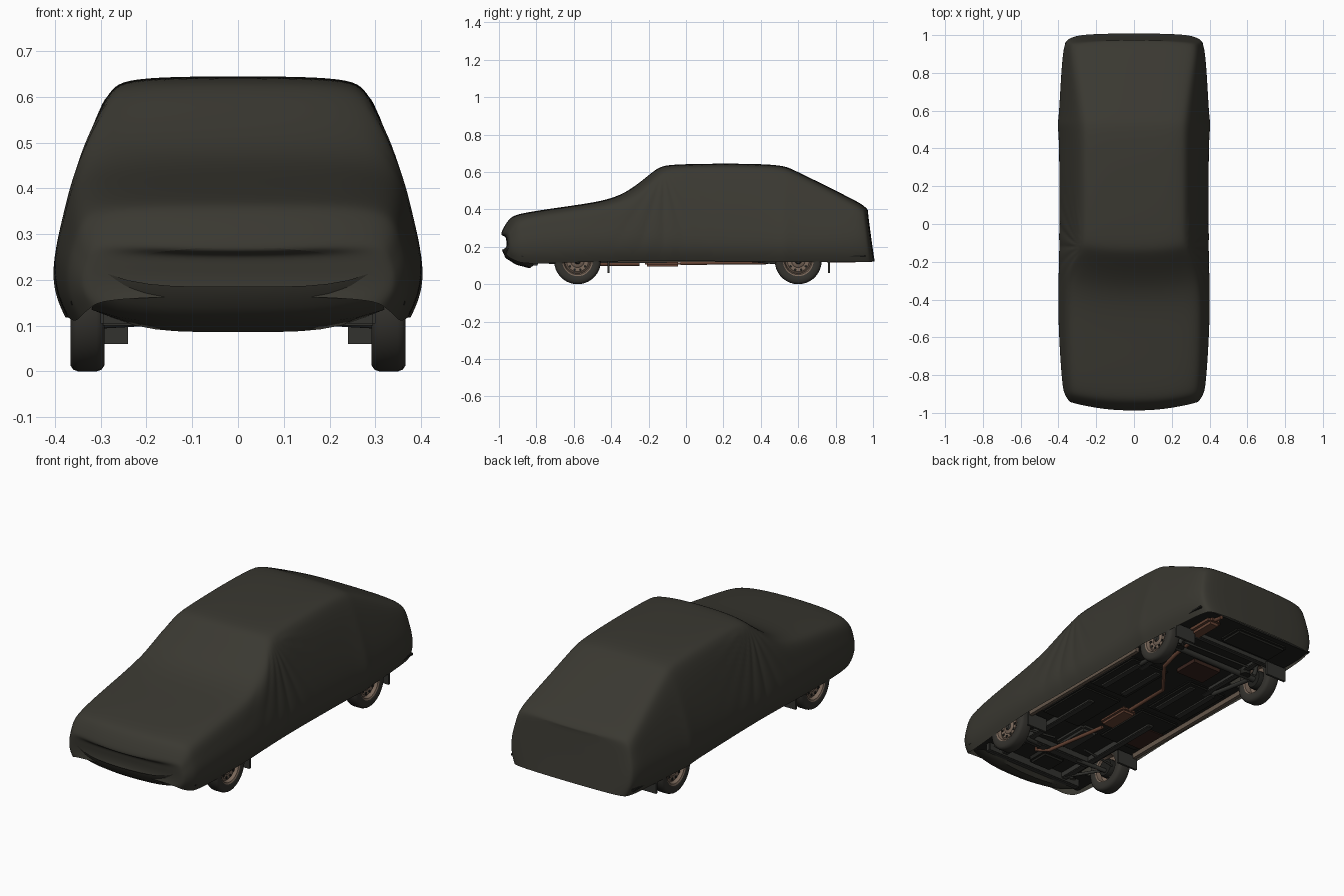
import bpy, bmesh, math
from mathutils import Matrix, Vector


def mat(name, r, g, b):
    m = bpy.data.materials.new(name)
    m.diffuse_color = (r, g, b, 1)
    return m


CLOTH = mat("cover_cloth", 0.042, 0.040, 0.031)
RUBBER = mat("tyre_rubber", 0.034, 0.032, 0.027)
RIM = mat("rim_tan", 0.19, 0.135, 0.10)
DARK = mat("underbody_dark", 0.014, 0.014, 0.012)
STEEL = mat("chassis_grey", 0.032, 0.032, 0.028)
RUST = mat("rusty_exhaust", 0.13, 0.055, 0.033)
PANEL = mat("rusty_panel", 0.04, 0.017, 0.012)
SILL = mat("sill_brown", 0.13, 0.095, 0.07)


def add(name, bm, material, smooth=None):
    bmesh.ops.recalc_face_normals(bm, faces=bm.faces)
    me = bpy.data.meshes.new(name)
    bm.to_mesh(me)
    bm.free()
    me.materials.append(material)
    ob = bpy.data.objects.new(name, me)
    bpy.context.collection.objects.link(ob)
    if smooth:
        bpy.ops.object.select_all(action='DESELECT')
        ob.select_set(True)
        bpy.context.view_layer.objects.active = ob
        bpy.ops.object.shade_smooth_by_angle(angle=math.radians(smooth))
    return ob


def box(name, x, y, z, material, bevel=0.0):
    bm = bmesh.new()
    bmesh.ops.create_cube(bm, size=1)
    for v in bm.verts:
        v.co = [(a + b) / 2 + c * (b - a) for c, (a, b) in zip(v.co, (x, y, z))]
    if bevel:
        bmesh.ops.bevel(bm, geom=bm.edges[:], offset=bevel, segments=2, affect='EDGES')
    return add(name, bm, material)


def tube(name, pts, r, material):
    cu = bpy.data.curves.new(name, 'CURVE')
    cu.dimensions = '3D'
    cu.bevel_depth, cu.bevel_resolution, cu.use_fill_caps = r, 3, True
    sp = cu.splines.new('POLY')
    sp.points.add(len(pts) - 1)
    for p, c in zip(sp.points, pts):
        p.co = (*c, 1)
    cu.materials.append(material)
    ob = bpy.data.objects.new(name, cu)
    bpy.context.collection.objects.link(ob)
    return ob


def lathe(name, prof, centre, side, material, n=36):
    """Spin (radius, offset) pairs about the x axis; side flips outboard."""
    bm = bmesh.new()
    rings = []
    for k in range(n):
        a = 2 * math.pi * k / n
        rings.append([bm.verts.new((centre[0] + side * o, centre[1] + r * math.cos(a),
                                    centre[2] + r * math.sin(a))) for r, o in prof])
    for k in range(n):
        A, B = rings[k], rings[(k + 1) % n]
        for i in range(len(prof) - 1):
            bm.faces.new((A[i], A[i + 1], B[i + 1], B[i]))
    bmesh.ops.remove_doubles(bm, verts=bm.verts, dist=1e-5)
    return add(name, bm, material, 40)


# Cloth cover: sections (y, widest half width, shoulder half width, top z, bottom z, bow, rear lean)
rows = [
    (-1.000, 0.315, 0.300, 0.262, 0.165, 0.40, 0),
    (-0.985, 0.345, 0.325, 0.300, 0.140, 0.40, 0),
    (-0.955, 0.365, 0.338, 0.350, 0.125, 0.40, 0),
    (-0.920, 0.375, 0.342, 0.373, 0.112, 0.35, 0),
    (-0.800, 0.385, 0.350, 0.394, 0.110, 0.25, 0),
    (-0.600, 0.396, 0.355, 0.422, 0.118, 0.15, 0),
    (-0.450, 0.400, 0.358, 0.445, 0.122, 0.20, 0),
    (-0.340, 0.396, 0.352, 0.482, 0.124, 0.35, 0),
    (-0.240, 0.393, 0.325, 0.555, 0.124, 0.40, 0),
    (-0.165, 0.392, 0.298, 0.618, 0.124, 0.40, 0),
    (-0.120, 0.392, 0.290, 0.637, 0.124, 0.40, 0),
    (0.000, 0.392, 0.287, 0.643, 0.124, 0.20, 0),
    (0.250, 0.394, 0.287, 0.646, 0.122, 0, 0),
    (0.460, 0.396, 0.286, 0.641, 0.120, 0, 0),
    (0.530, 0.405, 0.288, 0.630, 0.118, 0, 0),
    (0.565, 0.397, 0.290, 0.617, 0.118, 0, 0),
    (0.750, 0.387, 0.312, 0.526, 0.118, 0, 0),
    (0.900, 0.376, 0.332, 0.452, 0.118, -0.05, 0.05),
    (0.950, 0.362, 0.330, 0.425, 0.118, -0.05, 0.12),
    (0.976, 0.335, 0.310, 0.395, 0.122, -0.05, 0.14),
]
bm = bmesh.new()
grid = []
for y, w, xs, zt, zb, bow, lean in rows:
    zm = min(0.25, zb + 0.45 * (zt - zb))
    zs = zt - min(0.032, 0.25 * (zt - zm))
    half = [(0.40 * xs, zt), (0.86 * xs, zt - 0.006), (xs * 1.01, zs),
            (xs + 0.6 * (w - xs), zs + 0.5 * (zm - zs)), (w * 1.012, zm),
            (w, zb + 0.4 * (zm - zb)), (w - 0.025, zb)]
    pts = [(-x, z) for x, z in reversed(half)] + half
    grid.append([bm.verts.new((x, y + bow * x * x + lean * (0.4 - z), z)) for x, z in pts])
n = len(grid[0])
for A, B in zip(grid, grid[1:]):
    for i in range(n - 1):
        bm.faces.new((A[i], A[i + 1], B[i + 1], B[i]))
for R in (grid[0], grid[-1]):
    for i in range(n // 2 - 1):
        bm.faces.new((R[i], R[i + 1], R[n - 2 - i], R[n - 1 - i]))
cover = add("car_cover", bm, CLOTH, 60)
sub = cover.modifiers.new("soft", 'SUBSURF')
sub.levels = sub.render_levels = 3
bpy.ops.object.modifier_apply(modifier="soft")
# Folds fanning out below the windscreen corner
for v in cover.data.vertices:
    x, y, z = v.co
    dy, dz = y + 0.12, 0.62 - z
    if abs(x) > 0.27 and dz > 0.02:
        d = math.hypot(dy, dz)
        wt = math.exp(-(dy / 0.22) ** 2) * min(1, d / 0.12) * min(1, max(0, z - 0.13) / 0.12)
        v.co.x += math.copysign(0.0045 * wt * math.sin(11 * math.atan2(dy, dz)), x)

# Cloth tucked under the nose, and lower valance
bm = bmesh.new()
prev = None
for y, z, w in ((-0.985, 0.185, 0.29), (-0.965, 0.14, 0.31), (-0.91, 0.105, 0.32), (-0.84, 0.086, 0.27), (-0.81, 0.11, 0.27)):
    cur = [bm.verts.new((w * k / 6, y + 0.4 * (w * k / 6) ** 2, z + 0.03 * (k / 6) ** 4)) for k in range(-6, 7)]
    if prev:
        for i in range(12):
            bm.faces.new((prev[i], prev[i + 1], cur[i + 1], cur[i]))
    prev = cur
add("front_apron", bm, CLOTH, 50)

# Wheels
tyre = [(0.080, -0.034), (0.092, -0.037), (0.112, -0.037), (0.121, -0.031), (0.125, -0.020), (0.125, 0.020),
        (0.121, 0.031), (0.112, 0.037), (0.092, 0.037), (0.080, 0.032)]
rim = [(0.080, -0.034), (0.074, -0.030), (0.070, 0.0), (0.045, 0.008), (0.0, 0.008), (0.0, 0.022),
       (0.030, 0.022), (0.036, 0.017), (0.058, 0.020), (0.068, 0.012), (0.074, 0.030), (0.082, 0.034)]
for end, y in (("front", -0.58), ("rear", 0.60)):
    for s, lr in ((1, "right"), (-1, "left")):
        c = (s * 0.329, y, 0.125)
        lathe(f"{end}_{lr}_tyre", tyre, c, s, RUBBER)
        lathe(f"{end}_{lr}_rim", rim, c, s, RIM)
        lathe(f"{end}_{lr}_hub_cap", [(0.0, 0.031), (0.012, 0.030), (0.018, 0.022)], c, s, STEEL, 16)
        lathe(f"{end}_{lr}_brake_drum", [(0.0, -0.036), (0.045, -0.036), (0.05, -0.028), (0.05, 0.0)], c, s, DARK, 20)
        bm = bmesh.new()
        for k in range(10):
            a = 2 * math.pi * k / 10
            p = Vector((c[0] + s * 0.0205, y + 0.05 * math.cos(a), 0.125 + 0.05 * math.sin(a)))
            bmesh.ops.create_cone(bm, segments=8, radius1=0.007, radius2=0.007, depth=0.004, cap_ends=True,
                                  matrix=Matrix.Translation(p) @ Matrix.Rotation(math.pi / 2, 4, 'Y'))
        add(f"{end}_{lr}_rim_slots", bm, DARK)
        # Mud flap behind each wheel
        fy = y + 0.165
        box(f"{end}_{lr}_mud_flap", sorted((s * 0.24, s * 0.362)), (fy - 0.006, fy + 0.006), (0.06, 0.135), STEEL)

# Floor: centre, side strips between the wheel openings, ribs and sills
box("floor_centre", (-0.25, 0.25), (-0.84, 0.96), (0.145, 0.155), DARK)
for s, lr in ((1, "right"), (-1, "left")):
    X = lambda a, b: sorted((s * a, s * b))
    for part, y0, y1 in (("front", -0.88, -0.73), ("middle", -0.43, 0.45), ("rear", 0.75, 0.96)):
        box(f"{lr}_floor_{part}", X(0.24, 0.365), (y0, y1), (0.145, 0.155), DARK)
    box(f"{lr}_sill", X(0.335, 0.355), (-0.41, 0.44), (0.119, 0.15), SILL)
    box(f"{lr}_floor_pan", X(0.07, 0.31), (-0.36, -0.02), (0.128, 0.15), DARK, 0.008)
    box(f"{lr}_rear_floor_pan", X(0.07, 0.31), (0.02, 0.36), (0.128, 0.15), DARK, 0.008)
    box(f"{lr}_chassis_rail", X(0.18, 0.215), (-0.80, -0.10), (0.114, 0.15), STEEL, 0.004)
    box(f"{lr}_rear_rail", X(0.195, 0.225), (0.30, 0.72), (0.125, 0.15), STEEL, 0.004)
    for k in range(2):
        box(f"{lr}_floor_rib_{k + 1}", X(0.10 + 0.13 * k, 0.13 + 0.13 * k), (0.05, 0.33), (0.120, 0.13), STEEL)
    # Suspension arms, springs and steering links
    tube(f"{lr}_front_arm", [(s * 0.12, -0.60, 0.115), (s * 0.30, -0.58, 0.105)], 0.012, STEEL)
    tube(f"{lr}_front_strut_rod", [(s * 0.29, -0.58, 0.108), (s * 0.19, -0.78, 0.12)], 0.008, STEEL)
    tube(f"{lr}_track_rod", [(s * 0.10, -0.51, 0.125), (s * 0.30, -0.53, 0.115)], 0.006, STEEL)
    tube(f"{lr}_trailing_arm", [(s * 0.24, 0.34, 0.13), (s * 0.26, 0.60, 0.108)], 0.012, STEEL)
    tube(f"{lr}_rear_spring", [(s * 0.22, 0.62, 0.11), (s * 0.22, 0.62, 0.20)], 0.028, DARK)
    tube(f"{lr}_rear_damper", [(s * 0.25, 0.66, 0.105), (s * 0.23, 0.72, 0.22)], 0.012, STEEL)

# Axle, engine and tank shapes under the car
tube("rear_axle", [(-0.30, 0.60, 0.122), (0.30, 0.60, 0.122)], 0.016, STEEL)
tube("rear_cross_rod", [(-0.25, 0.67, 0.13), (0.22, 0.67, 0.12)], 0.006, STEEL)
box("front_crossmember", (-0.21, 0.21), (-0.63, -0.58), (0.108, 0.15), STEEL, 0.006)
box("radiator_support", (-0.30, 0.30), (-0.82, -0.79), (0.10, 0.16), STEEL, 0.005)
box("oil_pan", (-0.09, 0.05), (-0.78, -0.65), (0.112, 0.16), DARK, 0.012)
box("gearbox", (-0.055, 0.055), (-0.56, -0.34), (0.118, 0.16), STEEL, 0.015)
box("rear_crossmember", (-0.30, 0.30), (0.73, 0.76), (0.118, 0.15), STEEL, 0.005)
box("fuel_tank", (-0.24, 0.08), (0.78, 0.93), (0.125, 0.16), DARK, 0.012)
box("rusty_front_panel", (-0.31, -0.20), (-0.32, -0.14), (0.122, 0.13), PANEL)
box("rusty_rear_panel", (-0.12, 0.05), (0.40, 0.54), (0.125, 0.147), PANEL)

# Exhaust
tube("exhaust_front_pipe", [(0.13, -0.62, 0.15), (0.10, -0.66, 0.118), (0.06, -0.60, 0.105), (0.0, -0.25, 0.108)], 0.010, RUST)
box("middle_silencer", (-0.045, 0.045), (-0.22, -0.03), (0.094, 0.128), RUST, 0.012)
tube("exhaust_rear_pipe", [(0.0, -0.03, 0.112), (0.0, 0.23, 0.115), (0.15, 0.42, 0.115), (0.16, 0.52, 0.135),
                           (0.17, 0.66, 0.145), (0.22, 0.74, 0.135)], 0.010, RUST)
box("rear_silencer", (0.185, 0.265), (0.74, 0.92), (0.115, 0.16), RUST, 0.015)
tube("tail_pipe", [(0.23, 0.92, 0.135), (0.23, 0.97, 0.13)], 0.010, RUST)
